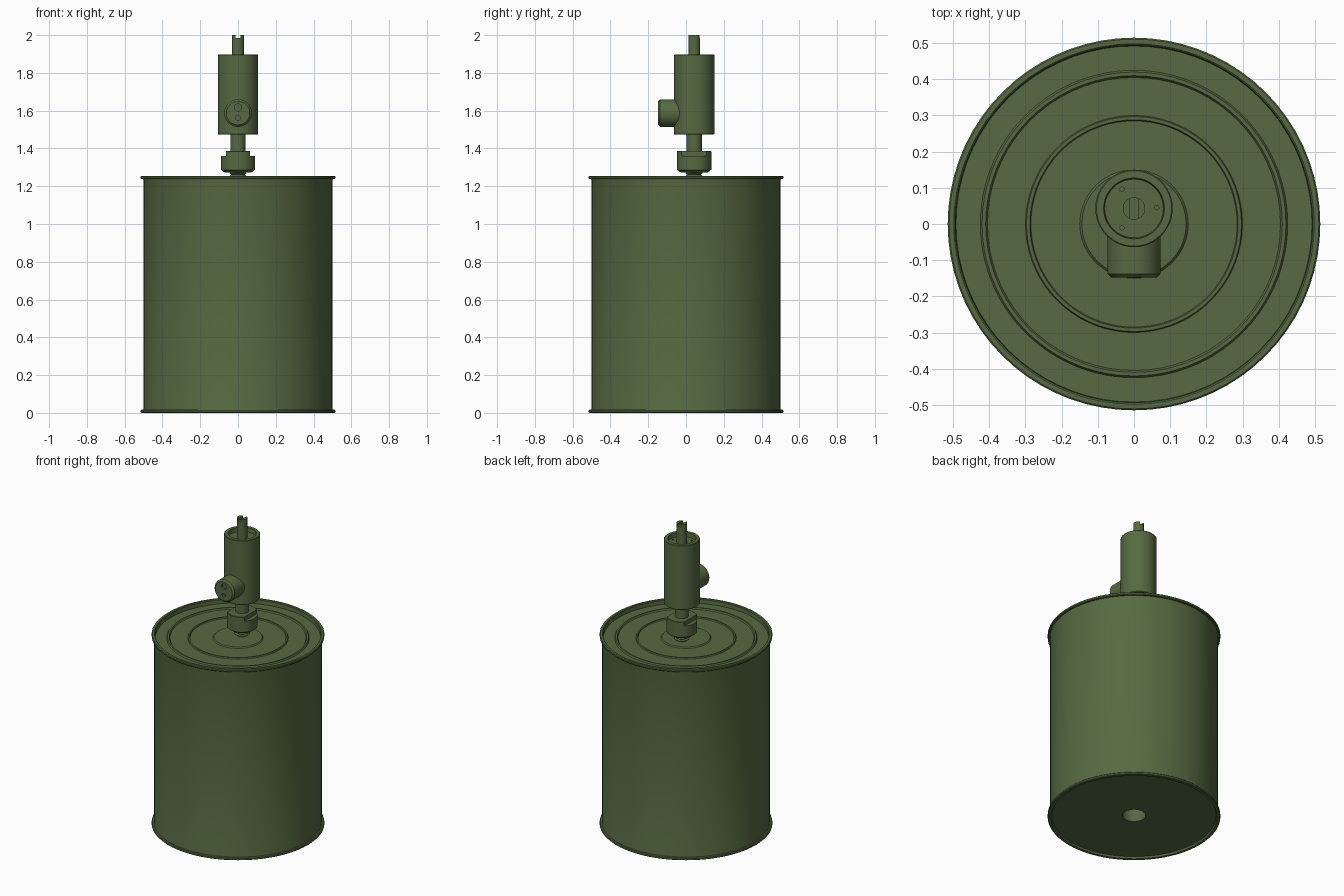
import bpy, bmesh, math
from mathutils import Matrix, Vector

if "Cube" in bpy.data.objects:
    bpy.data.objects.remove(bpy.data.objects["Cube"])

FY = 0.043  # fuze axis is set slightly behind the can axis

olive = bpy.data.materials.new("olive_paint")
olive.diffuse_color = (0.093, 0.144, 0.054, 1)
olive.use_nodes = True
olive.node_tree.nodes["Principled BSDF"].inputs["Base Color"].default_value = olive.diffuse_color


def finish(name, bm, paint=True):
    bmesh.ops.remove_doubles(bm, verts=bm.verts, dist=1e-5)
    bmesh.ops.recalc_face_normals(bm, faces=bm.faces)
    me = bpy.data.meshes.new(name)
    bm.to_mesh(me)
    bm.free()
    ob = bpy.data.objects.new(name, me)
    bpy.context.collection.objects.link(ob)
    me.materials.append(olive)
    return ob


def lathe(name, profile, matrix=Matrix(), sides=48):
    """Revolve an (r, z) profile around the local z axis."""
    bm = bmesh.new()
    vs = [bm.verts.new((r, 0, z)) for r, z in profile]
    es = [bm.edges.new(p) for p in zip(vs, vs[1:])]
    bmesh.ops.spin(bm, geom=vs + es, cent=(0, 0, 0), axis=(0, 0, 1),
                   angle=2 * math.pi, steps=sides, use_duplicate=False)
    bmesh.ops.remove_doubles(bm, verts=bm.verts, dist=1e-5)
    bm.transform(matrix)
    return finish(name, bm)


def box(name, centre, size):
    bm = bmesh.new()
    bmesh.ops.create_cube(bm, size=1, matrix=Matrix.Translation(centre)
                          @ Matrix.Diagonal((*size, 1)))
    return finish(name, bm)


def cut(target, cutters):
    for c in cutters:
        c.hide_render = True
        m = target.modifiers.new("cut", 'BOOLEAN')
        m.operation, m.solver, m.object = 'DIFFERENCE', 'EXACT', c
        bpy.context.view_layer.objects.active = target
        bpy.ops.object.modifier_apply(modifier=m.name)
        bpy.data.objects.remove(c)


def rod(r, z0, z1):
    return [(0, z0), (r, z0), (r, z1), (0, z1)]


fuze = Matrix.Translation((0, FY, 0))

# Can: bottom well, recessed base, rolled rims, beaded lid
lathe("can", [
    (0, 0.2), (0.07, 0.2), (0.07, 0.012), (0.49, 0.012), (0.495, 0), (0.511, 0),
    (0.515, 0.004), (0.515, 0.013), (0.511, 0.017), (0.502, 0.017), (0.5, 0.025),
    (0.5, 1.228), (0.502, 1.237), (0.511, 1.237), (0.515, 1.241), (0.515, 1.25),
    (0.511, 1.254), (0.498, 1.254), (0.494, 1.25), (0.492, 1.225), (0.425, 1.225),
    (0.42, 1.233), (0.41, 1.233), (0.405, 1.225), (0.3, 1.225), (0.297, 1.232),
    (0.288, 1.232), (0.285, 1.225), (0.15, 1.225), (0.144, 1.232), (0, 1.232)],
    sides=72)

# Threaded shank between lid and collar
thread = [(0, 1.2)]
for i in range(5):
    thread += [(0.036, 1.205 + i * 0.014), (0.045, 1.212 + i * 0.014)]
lathe("threaded_shank", thread + [(0.036, 1.285), (0, 1.285)], fuze, 32)

# Collar with a step cut on each side
collar = lathe("collar", [(0, 1.272), (0.07, 1.272), (0.091, 1.287), (0.091, 1.384),
                          (0.088, 1.387), (0, 1.387)], fuze)
cut(collar, [box("collar_cutter", (s * 0.113, FY, 1.41), (0.1, 0.3, 0.1))
             for s in (-1, 1)])

# Neck
lathe("neck", rod(0.041, 1.38, 1.48), fuze, 32)

# Fuze body with recessed top and three small holes
body = lathe("fuze_body", [
    (0, 1.473), (0.104, 1.473), (0.107, 1.476), (0.107, 1.894), (0.104, 1.897),
    (0.084, 1.897), (0.081, 1.87), (0, 1.87)], fuze)
cut(body, [lathe("pin_hole_cutter", rod(0.006, 1.84, 1.9),
                 fuze @ Matrix.Translation((0.063 * math.cos(a), 0.063 * math.sin(a), 0)), 12)
           for a in (math.radians(d) for d in (2, 122, 238))])

# Slotted plunger
plunger = lathe("plunger", rod(0.031, 1.85, 2.0), fuze, 32)
cut(plunger, [box("slot_cutter", (0, FY, 2.0), (0.024, 0.2, 0.03))])

# Side cap facing the front, with two spanner holes
side = Matrix.Translation((0, FY, 1.587)) @ Matrix.Rotation(math.pi / 2, 4, 'X')
cap = lathe("side_cap", [(0, 0.06), (0.073, 0.06), (0.073, 0.181), (0.062, 0.191),
                         (0, 0.191)], side)
cut(cap, [lathe("cap_hole_cutter", rod(r, 0.175, 0.2),
                side @ Matrix.Translation((0, h, 0)), 20)
          for r, h in ((0.019, 0.03), (0.012, -0.026))])

for ob in bpy.data.objects:
    ob.select_set(True)
    bpy.context.view_layer.objects.active = ob
bpy.ops.object.shade_smooth_by_angle(angle=math.radians(30))
